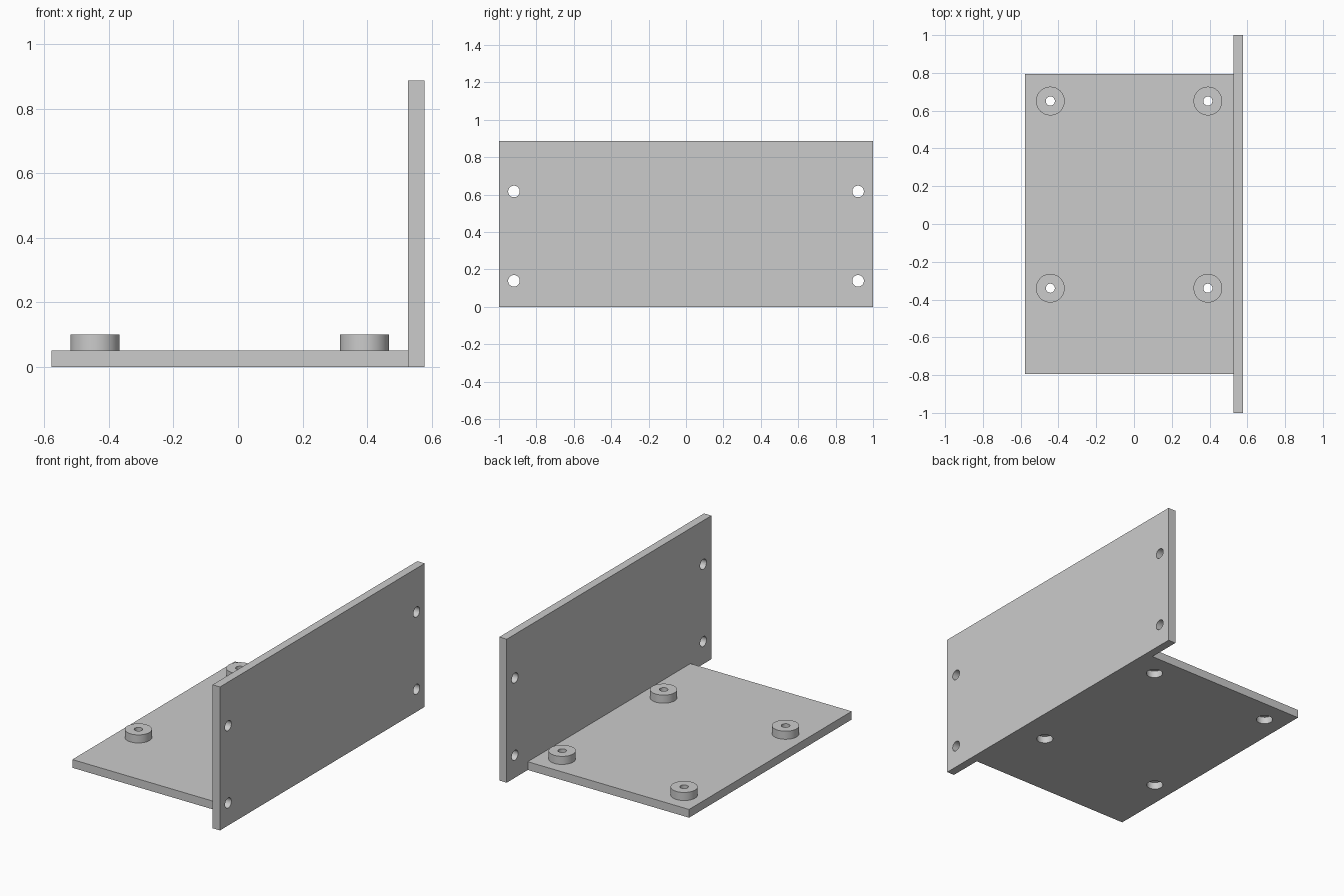
import bpy
import math

if "Cube" in bpy.data.objects:
    bpy.data.objects.remove(bpy.data.objects["Cube"])

grey = bpy.data.materials.new("light grey")
grey.diffuse_color = (0.6, 0.6, 0.6, 1)
grey.use_nodes = True
grey.node_tree.nodes["Principled BSDF"].inputs["Base Color"].default_value = grey.diffuse_color

T = 0.051                      # sheet thickness
X0, X1 = -0.577, 0.577         # overall depth
HEIGHT = 0.887
BOSS_TOP = 0.101
BOSSES = [(x, y) for x in (-0.443, 0.391) for y in (-0.34, 0.651)]


def box(name, x, y, z):
    bpy.ops.mesh.primitive_cube_add(
        size=1, location=[(a + b) / 2 for a, b in (x, y, z)])
    ob = bpy.context.object
    ob.name = name
    ob.scale = [b - a for a, b in (x, y, z)]
    bpy.ops.object.transform_apply(location=True, rotation=False, scale=True)
    ob.data.materials.append(grey)
    return ob


def cylinder(name, r, length, loc, along_x=False):
    bpy.ops.mesh.primitive_cylinder_add(
        vertices=48, radius=r, depth=length, location=loc,
        rotation=(0, math.pi / 2 if along_x else 0, 0))
    ob = bpy.context.object
    ob.name = name
    ob.data.materials.append(grey)
    return ob


def drill(ob, cutters):
    for c in cutters:
        m = ob.modifiers.new("hole", 'BOOLEAN')
        m.operation, m.solver, m.object = 'DIFFERENCE', 'EXACT', c
        bpy.ops.object.select_all(action='DESELECT')
        bpy.context.view_layer.objects.active = ob
        ob.select_set(True)
        bpy.ops.object.modifier_apply(modifier=m.name)
        bpy.data.objects.remove(c, do_unlink=True)
    bpy.ops.object.shade_smooth_by_angle(angle=math.radians(30))


# Upright panel with four corner mounting holes
panel = box("upright_panel", (X1 - T, X1), (-1, 1), (0, HEIGHT))
drill(panel, [cylinder("cutter", 0.031, 0.3, (X1 - T / 2, y, z), True)
              for y in (-0.92, 0.92) for z in (0.139, 0.617)])

# Base plate: through holes with screw-head recesses underneath
base = box("base_plate", (X0, X1 - T), (-0.794, 0.794), (0, T))
recess = 0.043
drill(base, [cylinder("cutter", r, h, (x, y, z)) for x, y in BOSSES
             for r, h, z in ((0.024, 0.4, 0), (0.047, 2 * recess, 0))])

# Round standoffs with screw holes
for x, y in BOSSES:
    boss = cylinder("standoff", 0.076, BOSS_TOP - T, (x, y, (BOSS_TOP + T) / 2))
    drill(boss, [cylinder("cutter", 0.024, 0.4, (x, y, 0.1))])
